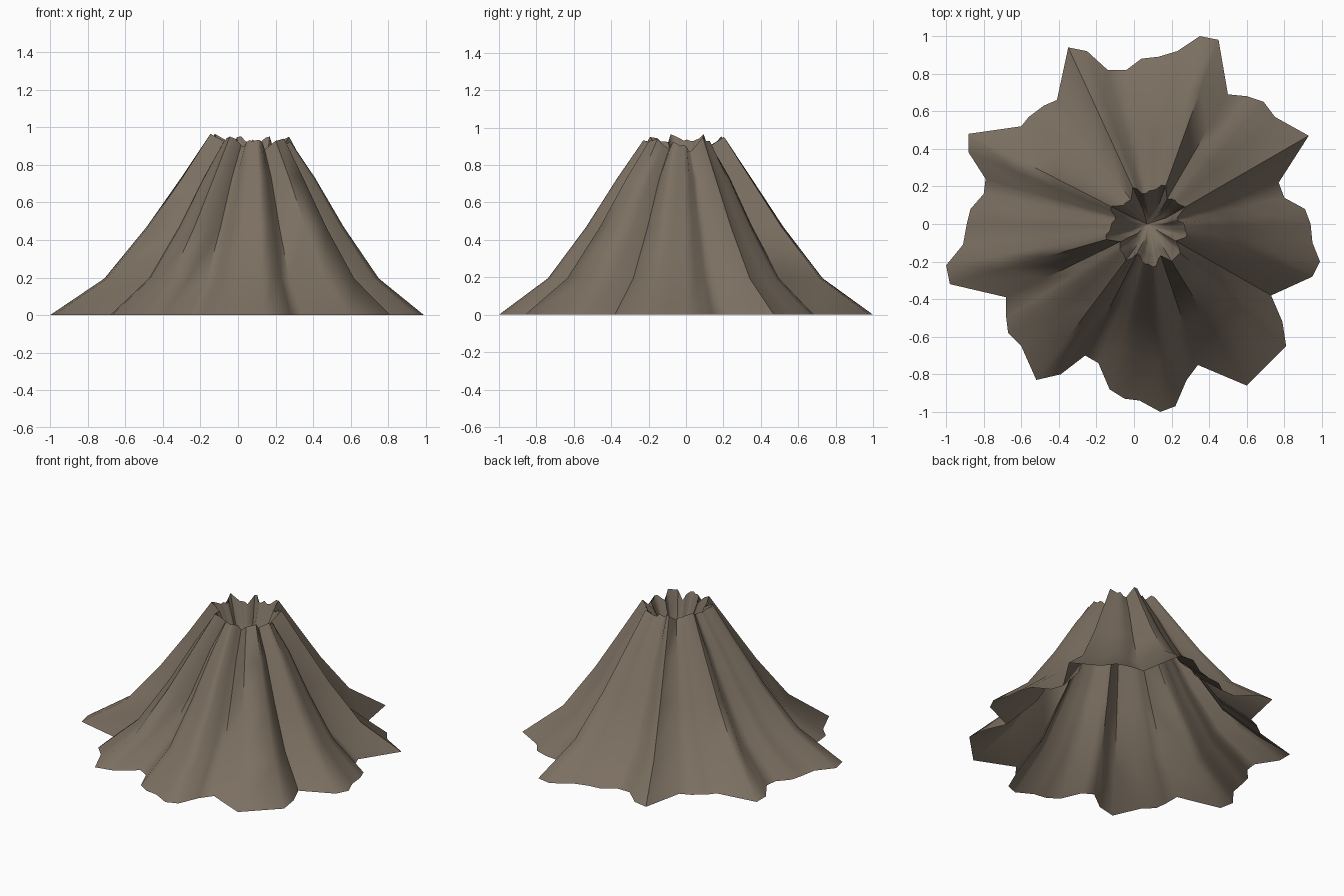
import bpy, bmesh, math, random
from mathutils import Vector

if "Cube" in bpy.data.objects:
    bpy.data.objects.remove(bpy.data.objects["Cube"])

random.seed(4)
CENTRE = Vector((0.09, -0.015))
FLOOR = (0.07, 0.0, 0.6)

# Ridged outline of the foot, counterclockwise
FOOT = [(.99, -.2), (.95, -.1), (.94, 0), (.91, .08), (.8, .14), (.77, .22), (.93, .47),
        (.75, .57), (.69, .65), (.6, .68), (.5, .69), (.45, .98), (.35, 1), (.23, .92),
        (.13, .89), (.04, .88), (-.04, .82), (-.14, .82), (-.25, .92), (-.35, .94),
        (-.41, .66), (-.48, .63), (-.56, .57), (-.6, .52), (-.88, .48), (-.88, .38),
        (-.79, .24), (-.8, .16), (-.87, .08), (-.89, 0), (-.91, -.11), (-1, -.22),
        (-.98, -.32), (-.68, -.39), (-.68, -.5), (-.67, -.58), (-.6, -.65), (-.52, -.83),
        (-.39, -.8), (-.26, -.7), (-.19, -.74), (-.13, -.88), (-.05, -.93), (.03, -.94),
        (.14, -1), (.22, -.97), (.28, -.83), (.34, -.75), (.6, -.86), (.81, -.65),
        (.79, -.52), (.73, -.38), (.95, -.28)]

# Flank profile: (share of the way from rim to foot, height)
FLANK = [(1, 0), (.66, .195), (.395, .47), (.18, .73), (0, None)]
# Crater profile: (share of rim radius, height)
CRATER = [(.74, .8), (.45, .66)]

bm = bmesh.new()
rings = [[] for _ in range(len(FLANK) + len(CRATER))]
for p in FOOT:
    arm = Vector(p) - CENTRE
    reach = arm.length
    d = arm.normalized()
    rim = 0.225 + 0.25 * (reach - 1.03)
    top = min(.965, max(.86, .94 + .22 * (reach - .98) + random.uniform(-.015, .015)))
    for i, (t, z) in enumerate(FLANK):
        q = CENTRE + d * (rim + t * (reach - rim))
        rings[i].append(bm.verts.new((q.x, q.y, top if z is None else z)))
    for i, (s, z) in enumerate(CRATER):
        q = CENTRE + d * rim * s
        rings[len(FLANK) + i].append(bm.verts.new((q.x, q.y, z)))

# Skin the rings and close the crater floor with a fan
n = len(FOOT)
for a, b in zip(rings, rings[1:]):
    for i in range(n):
        j = (i + 1) % n
        bm.faces.new((a[i], a[j], b[j], b[i]))
floor = bm.verts.new(FLOOR)
for i in range(n):
    bm.faces.new((rings[-1][i], rings[-1][(i + 1) % n], floor))

mesh = bpy.data.meshes.new("volcano")
bm.to_mesh(mesh)
bm.free()
volcano = bpy.data.objects.new("volcano", mesh)
bpy.context.collection.objects.link(volcano)

rock = bpy.data.materials.new("brown_rock")
rock.diffuse_color = (.2, .16, .12, 1)
rock.use_nodes = True
rock.node_tree.nodes["Principled BSDF"].inputs["Base Color"].default_value = rock.diffuse_color
mesh.materials.append(rock)

bpy.context.view_layer.objects.active = volcano
volcano.select_set(True)
bpy.ops.object.shade_smooth_by_angle(angle=math.radians(60))
